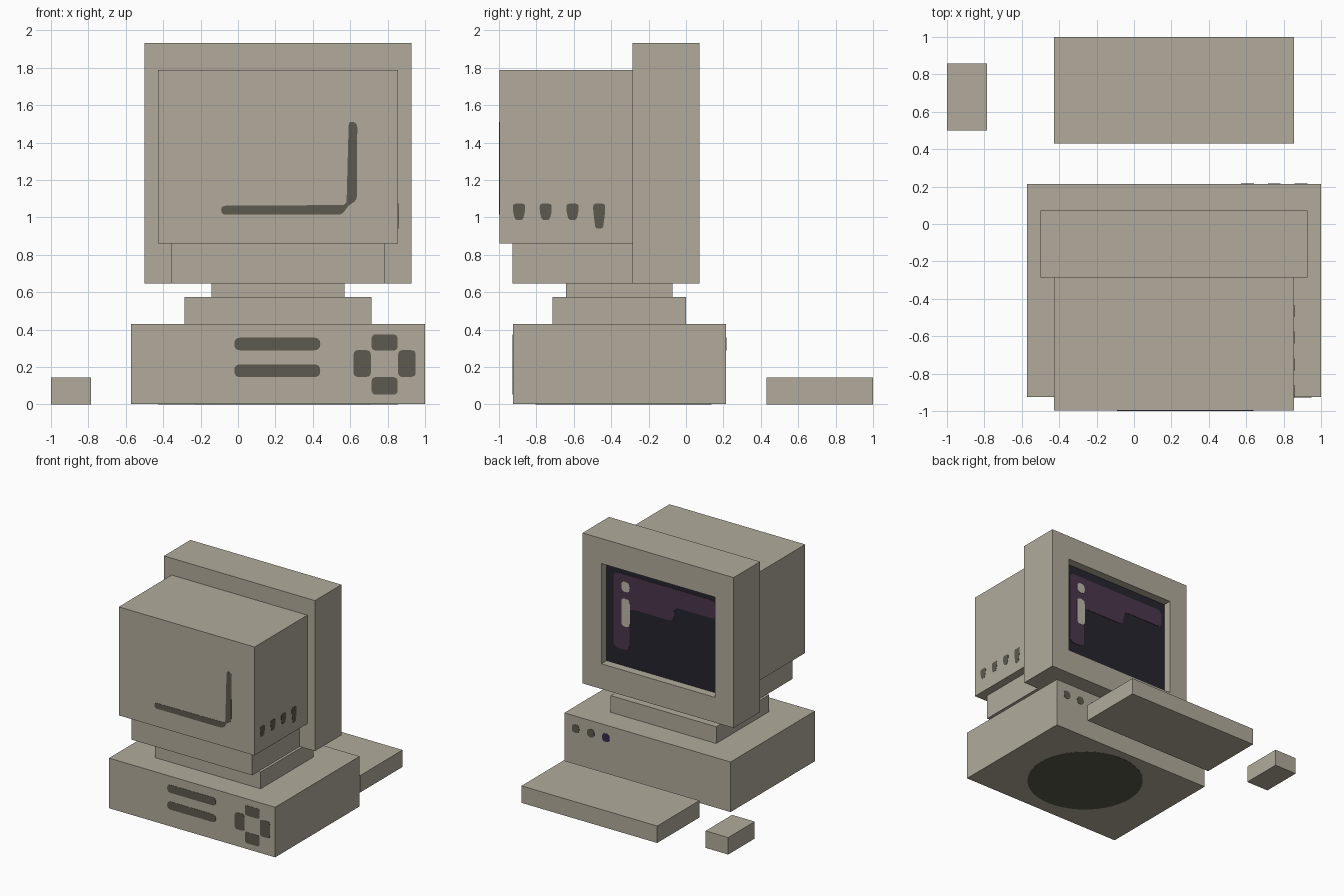
import bpy, bmesh, math
from mathutils import Vector

if "Cube" in bpy.data.objects:
    bpy.data.objects.remove(bpy.data.objects["Cube"])


def material(name, rgb):
    m = bpy.data.materials.new(name)
    lin = [((c / 255 + 0.055) / 1.055) ** 2.4 for c in rgb]
    m.diffuse_color = (*lin, 1)
    m.use_nodes = True
    m.node_tree.nodes["Principled BSDF"].inputs["Base Color"].default_value = m.diffuse_color
    return m


BEIGE = material("beige_plastic", (178, 171, 156))
DARK = material("dark_slots", (92, 90, 78))
GLASS = material("navy_glass", (36, 36, 46))
PURPLE = material("purple_reflection", (75, 54, 77))
GLINT = material("pale_glint", (190, 184, 170))
LAMP = material("violet_lamp", (52, 44, 80))


def finish(name, bm, *mats):
    bmesh.ops.recalc_face_normals(bm, faces=bm.faces)
    me = bpy.data.meshes.new(name)
    bm.to_mesh(me)
    bm.free()
    for m in mats:
        me.materials.append(m)
    ob = bpy.data.objects.new(name, me)
    bpy.context.collection.objects.link(ob)
    return ob


def box_bm(x, y, z):
    bm = bmesh.new()
    bmesh.ops.create_cube(bm, size=1)
    for v in bm.verts:
        v.co = [r[0] if c < 0 else r[1] for r, c in zip((x, y, z), v.co)]
    return bm


def rect(u0, u1, v0, v1):
    return [(u0, v0), (u1, v0), (u1, v1), (u0, v1)]


def rounded(pts, r, n=4):
    """Round every corner of a polygon with a small curve."""
    out = []
    pts = [Vector(p) for p in pts]
    for i, p in enumerate(pts):
        a, b = pts[i - 1] - p, pts[(i + 1) % len(pts)] - p
        a, b = (d.normalized() * min(r, d.length * 0.49) for d in (a, b))
        for k in range(n + 1):
            t = k / n
            out.append(p + a * (1 - t) ** 2 + b * t ** 2)
    return out


# 2D outline (u, v) at height d mapped onto each side of the model
SIDES = {
    "front": lambda u, v, d: (u, -d, v),
    "back": lambda u, v, d: (u, d, v),
    "right": lambda u, v, d: (d, u, v),
    "bottom": lambda u, v, d: (u, v, -d),
}


def plate(name, side, pts, d, mat, thick=0.005):
    """Thin plate whose outer face lies at distance d along the side."""
    put = SIDES[side]
    bm = bmesh.new()
    rows = [[bm.verts.new(put(u, v, h)) for u, v in pts] for h in (d - thick, d)]
    for row in rows:
        bm.faces.new(row)
    n = len(pts)
    for i in range(n):
        j = (i + 1) % n
        bm.faces.new((rows[0][i], rows[0][j], rows[1][j], rows[1][i]))
    return finish(name, bm, mat)


# Plain boxes: case, stand, monitor housing, keyboard, mouse
for name, x, y, z in (
    ("computer_case", (-0.571, 1.0), (-0.926, 0.214), (0.002, 0.43)),
    ("stand_base", (-0.286, 0.714), (-0.714, 0.0), (0.43, 0.573)),
    ("stand_neck", (-0.143, 0.57), (-0.642, -0.071), (0.573, 0.646)),
    ("monitor_lower_back", (-0.357, 0.784), (-0.928, -0.286), (0.646, 0.861)),
    ("monitor_back", (-0.428, 0.855), (-0.998, -0.286), (0.861, 1.788)),
    ("keyboard", (-0.428, 0.855), (0.43, 1.0), (0, 0.145)),
    ("mouse", (-1.0, -0.786), (0.5, 0.858), (0, 0.145)),
):
    finish(name, box_bm(x, y, z), BEIGE)

# Screen frame with recessed glass on the back side
bm = box_bm((-0.5, 0.928), (-0.286, 0.071), (0.646, 1.932))
bm.normal_update()
face = max(bm.faces, key=lambda f: f.calc_center_median().y)
bmesh.ops.inset_individual(bm, faces=[face], thickness=0.1)
for v in face.verts:
    v.co.x = -0.323 if v.co.x < 0.2 else 0.75
    v.co.z = 0.861 if v.co.z < 1.2 else 1.718
bm.normal_update()
bmesh.ops.inset_individual(bm, faces=[face], thickness=0.0002, depth=-0.071)
face.material_index = 1
finish("screen_frame", bm, BEIGE, GLASS)

# Reflection and glints on the glass
reflection = [(0.685, 1.645), (0.685, 1.0), (0.533, 1.0), (0.533, 1.365),
              (0.112, 1.365), (0.112, 1.49), (-0.29, 1.49), (-0.29, 1.645)]
plate("screen_reflection", "back", rounded(reflection, 0.05), 0.003, PURPLE, 0.003)
plate("screen_glint_dot", "back", rounded(rect(0.528, 0.608, 1.497, 1.585), 0.04), 0.005, GLINT, 0.003)
plate("screen_glint_bar", "back", rounded(rect(0.528, 0.608, 1.2, 1.44), 0.035), 0.005, GLINT, 0.003)

# Lamps on the case beside the keyboard
for i, mat in enumerate((DARK, DARK, LAMP)):
    x = 0.893 - i * 0.143
    plate(f"case_lamp_{i + 1}", "back", rounded(rect(x - 0.034, x + 0.034, 0.288, 0.358), 0.03),
          0.217, mat)

# L-shaped groove on the monitor's rear panel
groove = [(-0.09, 1.015), (0.56, 1.015), (0.585, 1.06), (0.635, 1.09), (0.638, 1.505),
          (0.592, 1.515), (0.58, 1.066), (-0.09, 1.062)]
plate("monitor_groove", "front", rounded(groove, 0.025), 1.0, DARK)

# Side vents, the last one longer
for i, low in enumerate((0.985, 0.985, 0.985, 0.94)):
    y = -0.893 + i * 0.143
    w = 0.032
    pts = [(y - w, 1.073), (y - w, 1.03), (y - 0.02, low), (y + 0.02, low), (y + w, 1.03), (y + w, 1.073)]
    plate(f"side_vent_{i + 1}", "right", rounded(pts, 0.015), 0.857, DARK)

# Long slots and cross-shaped fan vent on the case
for i, z in enumerate((0.323, 0.18)):
    plate(f"case_slot_{i + 1}", "front", rounded(rect(-0.02, 0.44, z - 0.034, z + 0.034), 0.034),
          0.928, DARK)
for i, r in enumerate(((0.714, 0.854, 0.288, 0.374), (0.714, 0.854, 0.052, 0.146),
                       (0.618, 0.71, 0.147, 0.29), (0.856, 0.95, 0.147, 0.29))):
    plate(f"fan_vent_{i + 1}", "front", rounded(rect(*r), 0.025), 0.928, DARK)

# Round patch under the case
disc = [(0.24 + 0.47 * math.cos(math.tau * i / 48), -0.335 + 0.47 * math.sin(math.tau * i / 48))
        for i in range(48)]
plate("underside_disc", "bottom", disc, 0.0, DARK)
